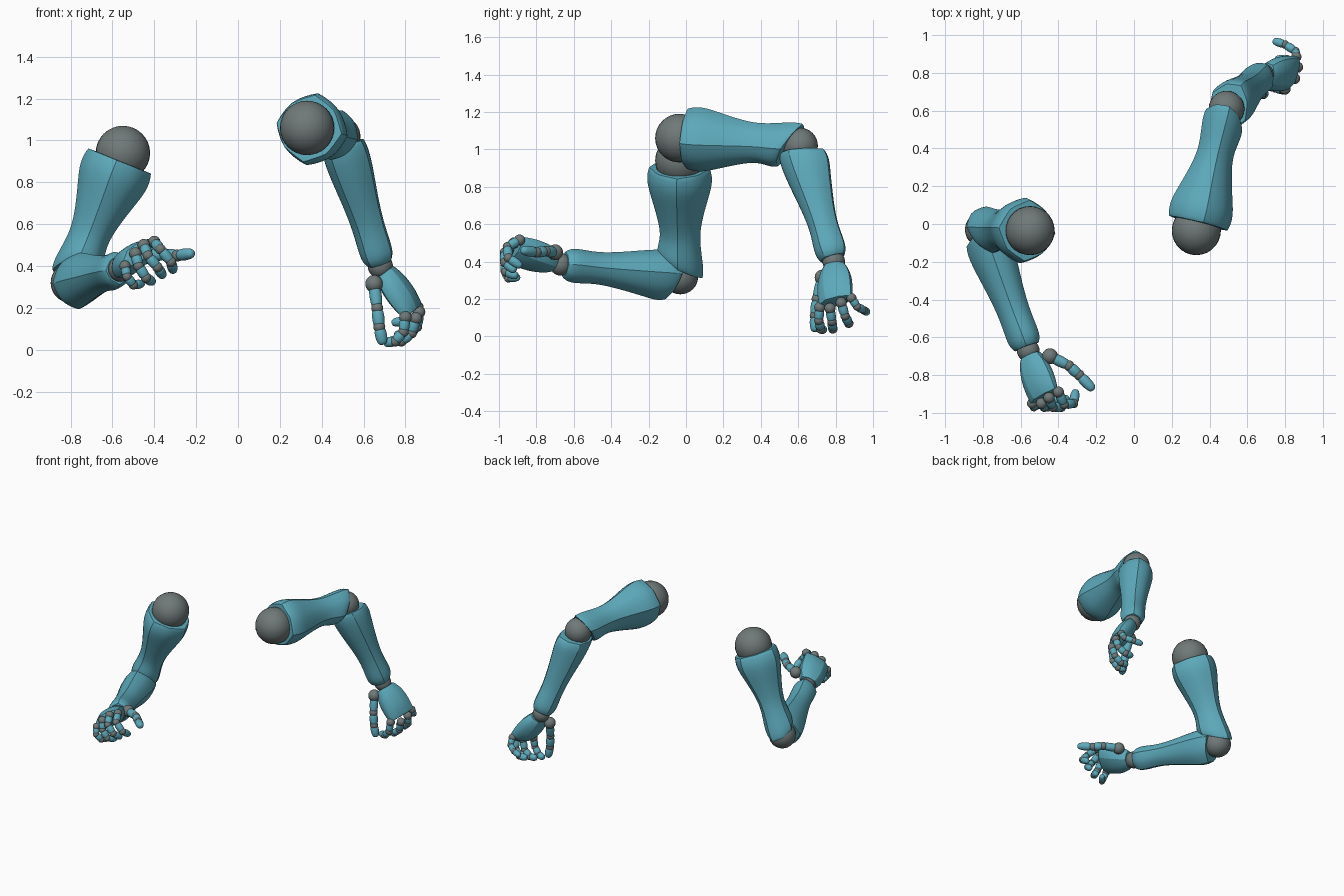
import bpy, bmesh, math
from mathutils import Vector as V

cube = bpy.data.objects.get("Cube")
if cube:
    bpy.data.objects.remove(cube, do_unlink=True)


def material(name, rgb):
    m = bpy.data.materials.new(name)
    m.use_nodes = True
    m.diffuse_color = (*rgb, 1)
    m.node_tree.nodes["Principled BSDF"].inputs["Base Color"].default_value = (*rgb, 1)
    return m


TEAL = material("teal_shell", (0.11, 0.40, 0.50))
GREY = material("grey_joint", (0.16, 0.19, 0.19))


def finish(name, bm, mat):
    bmesh.ops.recalc_face_normals(bm, faces=bm.faces[:])
    for f in bm.faces:
        f.smooth = True
    me = bpy.data.meshes.new(name)
    bm.to_mesh(me)
    bm.free()
    me.materials.append(mat)
    ob = bpy.data.objects.new(name, me)
    bpy.context.scene.collection.objects.link(ob)
    return ob


def ball(name, centre, r):
    bm = bmesh.new()
    bmesh.ops.create_uvsphere(bm, u_segments=28, v_segments=16, radius=r)
    bmesh.ops.translate(bm, verts=bm.verts[:], vec=centre)
    return finish(name, bm, GREY)


def loft(name, a, b, side, sections, ridge=0.0, rim=0.0, levels=2):
    """Eight-sided shell from a to b; sections are (t, radius_u, radius_v, tilt)."""
    axis = b - a
    n = axis.normalized()
    u = (side - n * side.dot(n)).normalized()
    v = n.cross(u)
    bm = bmesh.new()
    crease = bm.edges.layers.float.new("crease_edge")
    rings = []
    for t, ru, rv, tilt in sections:
        ring = []
        for k in range(8):
            c, s = math.cos(k * math.pi / 4 + 0.39), math.sin(k * math.pi / 4 + 0.39)
            p = a + axis * t + (u * c * ru + v * s * rv) * 1.06 + n * tilt * c
            ring.append(bm.verts.new(p))
        rings.append(ring)
    for lo, hi in zip(rings, rings[1:]):
        for k in range(8):
            j = (k + 1) % 8
            bm.faces.new((lo[k], lo[j], hi[j], hi[k]))
    bm.faces.new(rings[0])
    bm.faces.new(rings[-1])
    # Soft ridges run along every second corner, with firm rims at the ends
    for lo, hi in zip(rings, rings[1:]):
        for k in range(0, 8, 2):
            e = bm.edges.get((lo[k], hi[k]))
            e[crease] = ridge
            e.smooth = ridge < 0.5
    for ring in (rings[0], rings[-1]):
        for k in range(8):
            e = bm.edges.get((ring[k], ring[(k + 1) % 8]))
            e[crease] = rim
            e.smooth = rim < 0.5
    ob = finish(name, bm, TEAL)
    sub = ob.modifiers.new("Smooth", 'SUBSURF')
    sub.levels = sub.render_levels = levels
    return ob


UPPER = [(0.06, .155, .155, 0), (0.13, .168, .165, 0), (0.22, .165, .16, 0),
         (0.36, .14, .13, 0), (0.6, .1, .088, 0), (0.74, .108, .096, -.03),
         (0.86, .122, .108, -.06), (0.92, .115, .1, -.07)]
FOREARM = [(0.06, .125, .105, -.03), (0.13, .138, .115, -.03), (0.28, .122, .11, 0),
           (0.5, .095, .09, 0), (0.7, .078, .08, 0), (0.86, .09, .084, 0),
           (0.93, .085, .08, 0), (0.97, .068, .064, 0)]
PALM = [(0.12, .065, .05, 0), (0.36, .1, .066, 0), (0.7, .106, .066, 0),
        (0.95, .1, .042, 0)]
BONE = [(0.1, .7, .7, 0), (0.25, 1, 1, 0), (0.7, 1, 1, 0), (0.92, .8, .8, 0)]
TIP = [(0.1, .75, .75, 0), (0.3, 1, 1, 0), (0.8, .95, .95, 0), (1.2, .65, .65, 0)]


def digit(name, points, r):
    pts = [V(p) for p in points]
    for i in range(3):
        ball(f"{name}_joint_{i + 1}", pts[i], r * (1.1 if i == 0 else 0.92))
        form = TIP if i == 2 else BONE
        loft(f"{name}_segment_{i + 1}", pts[i], pts[i + 1], V((0.3, 0.5, 0.8)),
             [(t, p * r, q * r, 0) for t, p, q, _ in form], rim=0.5 if i < 2 else 0.1)


def arm(side, shoulder, elbow, wrist, fingers, thumb):
    s, e, w = V(shoulder), V(elbow), V(wrist)
    ball(side + "_shoulder", s, 0.13)
    ball(side + "_elbow", e, 0.095)
    ball(side + "_wrist", w, 0.06)
    loft(side + "_upper_arm", s, e, w - e, UPPER, 0.65, 0.7)
    loft(side + "_forearm", e, w, s - e, FOREARM, 0.65, 0.7)
    # The palm runs from the wrist to the middle of the knuckle row
    knuckles = [V(f[0]) for f in fingers]
    middle = sum(knuckles, V()) / 4
    loft(side + "_palm", w, middle, knuckles[0] - knuckles[3], PALM, 0.5, 0.5)
    for label, path in zip(("index", "middle", "ring", "little"), fingers):
        digit(f"{side}_{label}_finger", path, 0.024 if label == "little" else 0.027)
    ball(side + "_thumb_root", V(thumb[0]), 0.042)
    digit(side + "_thumb", thumb, 0.031)


arm("right", (-.55, -.035, .94), (-.80, -.03, .32), (-.56, -.67, .385),
    [[(-.40, -.89, .515), (-.37, -.955, .48), (-.32, -.95, .42), (-.31, -.89, .38)],
     [(-.45, -.92, .50), (-.43, -.97, .45), (-.385, -.97, .395), (-.36, -.92, .355)],
     [(-.49, -.95, .46), (-.475, -.97, .40), (-.44, -.965, .345), (-.41, -.91, .325)],
     [(-.54, -.95, .40), (-.53, -.97, .35), (-.50, -.95, .31), (-.46, -.90, .315)]],
    [(-.445, -.70, .45), (-.345, -.75, .455), (-.29, -.80, .45), (-.225, -.867, .46)])

arm("left", (.33, -.035, 1.06), (.49, .61, 1.02), (.68, .79, .40),
    [[(.80, .715, .155), (.79, .71, .085), (.75, .72, .04), (.705, .735, .035)],
     [(.85, .77, .15), (.83, .78, .08), (.78, .785, .04), (.73, .785, .045)],
     [(.865, .83, .18), (.855, .85, .11), (.81, .87, .07), (.755, .87, .07)],
     [(.86, .885, .205), (.855, .915, .16), (.80, .95, .14), (.745, .968, .13)]],
    [(.65, .73, .315), (.665, .70, .20), (.675, .69, .11), (.69, .69, .037)])
